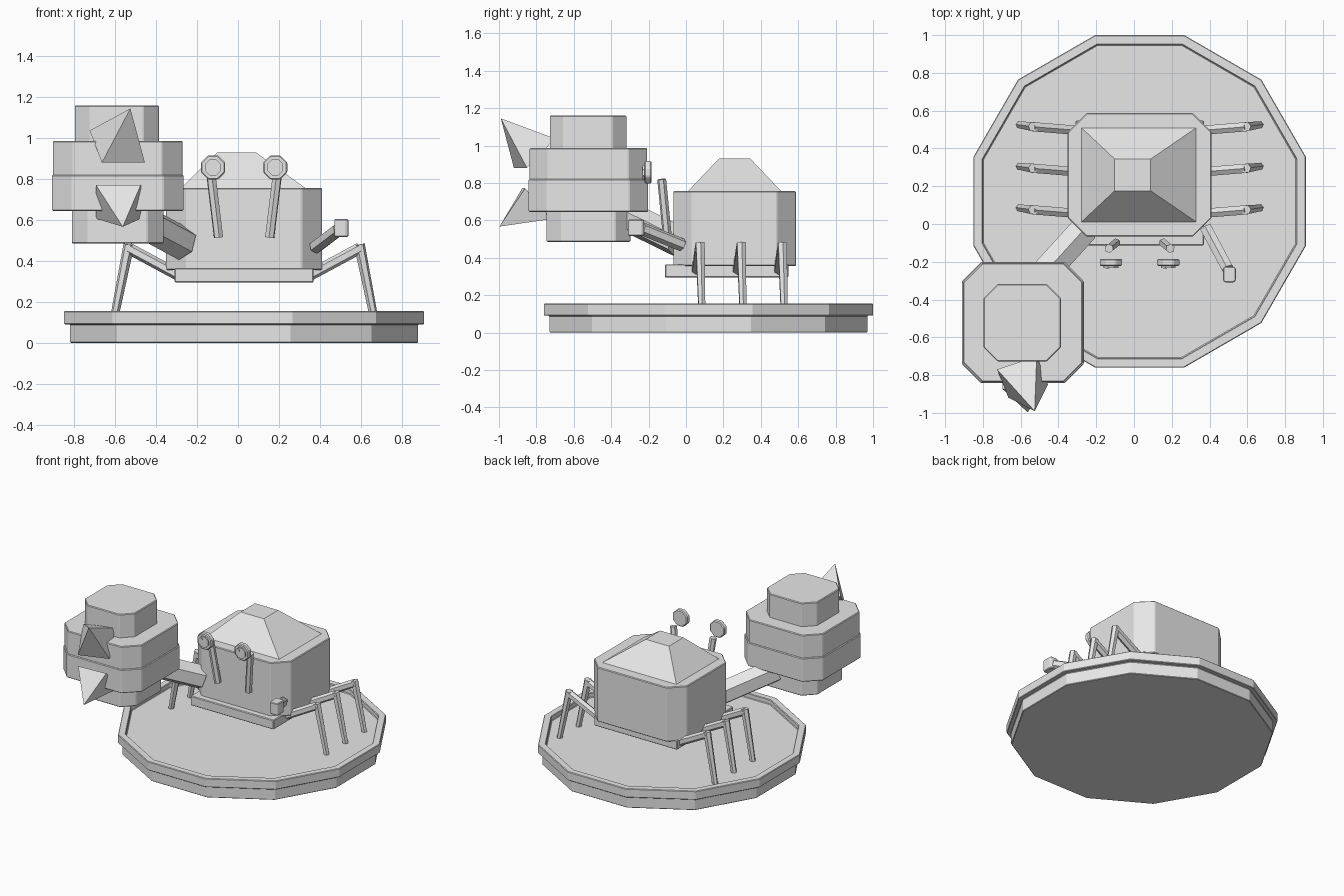
import bpy
import bmesh
import math
from mathutils import Vector

old = bpy.data.objects.get("Cube")
if old:
    bpy.data.objects.remove(old, do_unlink=True)

grey = bpy.data.materials.new("plain grey")
grey.use_nodes = True
grey.diffuse_color = (0.8, 0.8, 0.8, 1)
grey.node_tree.nodes["Principled BSDF"].inputs["Base Color"].default_value = grey.diffuse_color

CX = 0.03  # centre line of the crab and its platform


def loft(name, rings, bevel=0.0):
    """Join equal-sized rings of points with flat faces and close both ends."""
    bm = bmesh.new()
    loops = [[bm.verts.new(p) for p in ring] for ring in rings]
    for a, b in zip(loops, loops[1:]):
        for i in range(len(a)):
            j = (i + 1) % len(a)
            bm.faces.new((a[i], a[j], b[j], b[i]))
    bm.faces.new(loops[0][::-1])
    bm.faces.new(loops[-1])
    bmesh.ops.recalc_face_normals(bm, faces=bm.faces)
    mesh = bpy.data.meshes.new(name)
    bm.to_mesh(mesh)
    bm.free()
    mesh.materials.append(grey)
    obj = bpy.data.objects.new(name, mesh)
    bpy.context.collection.objects.link(obj)
    if bevel:
        mod = obj.modifiers.new("soft edges", "BEVEL")
        mod.width = bevel
        mod.segments = 1
        mod.limit_method = "ANGLE"
    return obj


def polygon(centre, apothem, z, sides):
    r = apothem / math.cos(math.pi / sides)
    turns = [(i + 0.5) * math.tau / sides for i in range(sides)]
    return [(centre[0] + r * math.cos(t), centre[1] + r * math.sin(t), z) for t in turns]


def rectangle(centre, half, z, cut=0.0):
    """Rectangle ring, with its corners cut off when cut is given."""
    ring = []
    for sx, sy in ((1, 1), (-1, 1), (-1, -1), (1, -1)):
        ends = [(half[0], half[1] - cut), (half[0] - cut, half[1])]
        if not cut:
            ends = ends[:1]
        elif sx * sy < 0:
            ends.reverse()
        ring += [(centre[0] + sx * x, centre[1] + sy * y, z) for x, y in ends]
    return ring


def block(name, centre, half, z0, z1, cut=0.0):
    return loft(name, [rectangle(centre, half, z, cut) for z in (z0, z1)], 0.005)


def beam(name, start, end, r0, r1=None, sides=6, bevel=0.0):
    """Straight prism between two points."""
    start, end = Vector(start), Vector(end)
    turn = (end - start).to_track_quat("Z", "Y")
    rings = []
    for p, r in ((start, r0), (end, r1 or r0)):
        rings.append([p + turn @ Vector((r * math.cos(t), r * math.sin(t), 0))
                      for t in ((i + 0.5) * math.tau / sides for i in range(sides))])
    return loft(name, rings, bevel)


def spike(name, corner, across, down, tip):
    """Four-sided pyramid on a tilted square base."""
    c, u, v = Vector(corner), Vector(across), Vector(down)
    t = Vector(tip)
    base = [c, c + u, c + u + v, c + v]
    return loft(name, [base, [t + (p - t) * 0.005 for p in base]])


# Twelve-sided platform with a raised lip
steps = [(0.85, 0), (0.85, 0.09), (0.88, 0.09), (0.88, 0.155), (0.83, 0.155), (0.83, 0.12)]
loft("platform", [polygon((CX, 0.12), a, z, 12) for a, z in steps], 0.004)

# Body, roof and skirt
block("body", (CX, 0.26), (0.381, 0.327), 0.355, 0.757, 0.1)
loft("shell_top", [rectangle((CX - 0.004, 0.26), (0.305, 0.25), 0.755),
                   rectangle((CX - 0.037, 0.26), (0.095, 0.084), 0.93)])
block("skirt", (CX, 0.217), (0.34, 0.33), 0.295, 0.365)

# Three jointed legs on each side
for side, label in ((-1, "right"), (1, "left")):
    for number, y in enumerate((0.06, 0.28, 0.5), 1):
        hip = (CX + side * 0.32, y - 0.005, 0.33)
        knee = (CX + side * 0.565, y + 0.015, 0.462)
        foot = (CX + side * 0.637, y + 0.025, 0.11)
        beam(f"{label}_upper_leg_{number}", hip, knee, 0.028)
        beam(f"{label}_lower_leg_{number}", (knee[0] - side * 0.002, knee[1], 0.48), foot,
             0.027, 0.02)

# Eyes on stalks
for side, label in ((-1, "right"), (1, "left")):
    x = CX + side * 0.152
    beam(f"{label}_eye_stalk", (CX + side * 0.125, -0.1, 0.515),
         (CX + side * 0.162, -0.13, 0.82), 0.024)
    beam(f"{label}_eye", (x, -0.185, 0.857), (x, -0.222, 0.857), 0.064, sides=8, bevel=0.006)
    beam(f"{label}_pupil", (x, -0.22, 0.857), (x, -0.232, 0.857), 0.042, sides=8)
    beam(f"{label}_eye_glint", (x - 0.018, -0.23, 0.875), (x - 0.018, -0.236, 0.875),
         0.012, sides=8)

# Large right claw: arm, four stacked blocks and two spikes
beam("right_arm", (-0.27, -0.035, 0.485), (-0.52, -0.31, 0.62), 0.085)
claw = (-0.588, -0.522)
block("claw_bottom", claw, (0.224, 0.224), 0.485, 0.65, 0.08)
block("claw_lower", claw, (0.322, 0.32), 0.645, 0.82, 0.1)
block("claw_upper", claw, (0.316, 0.314), 0.812, 0.987, 0.1)
block("claw_top", (-0.592, -0.523), (0.205, 0.205), 0.98, 1.16, 0.075)
spike("upper_spike", (-0.725, -0.77, 1.037), (0.21, 0.07, 0), (0.06, -0.15, -0.157),
      (-0.526, -0.99, 1.145))
spike("lower_spike", (-0.695, -0.875, 0.772), (0.22, 0.015, 0), (0, 0.14, -0.165),
      (-0.563, -0.997, 0.567))

# Small left claw
beam("left_arm", (0.38, -0.02, 0.468), (0.495, -0.235, 0.555), 0.035)
block("left_hand", (0.505, -0.267), (0.034, 0.042), 0.517, 0.605, 0.01)
